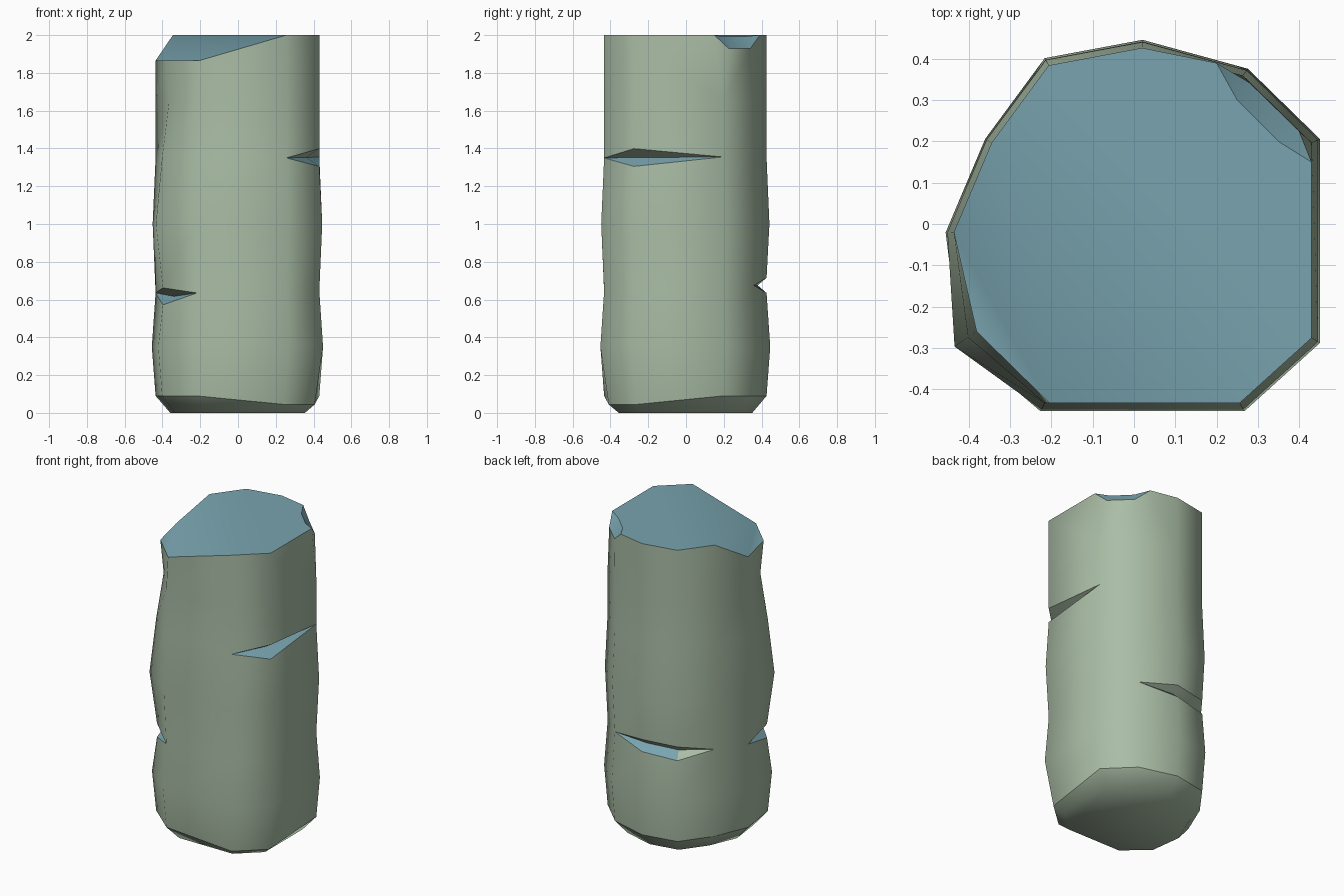
import bpy, bmesh

if "Cube" in bpy.data.objects:
    bpy.data.objects.remove(bpy.data.objects["Cube"])


def material(name, rgb):
    m = bpy.data.materials.new(name)
    m.diffuse_color = (*rgb, 1)
    m.use_nodes = True
    m.node_tree.nodes["Principled BSDF"].inputs["Base Color"].default_value = m.diffuse_color
    return m


# ten-sided outline, running counter-clockwise from the front right corner
COLS = [(.26, -.44), (.437, -.28), (.437, .20), (.268, .365), (.02, .433),
        (-.21, .39), (-.35, .20), (-.443, -.02), (-.41, -.28), (-.22, -.44)]
N = len(COLS)
# height and width factor of each ring, from the lower rim to below the top
ROWS = [(.09, .985), (.35, 1.03), (.645, .985), (1.0, 1.02), (1.35, .985), (1.65, .985)]
LEFT_CORNER = [.98, 1.03, .97, 1.06, .98, .89]       # the wavier left front corner

# notches: ring -> {column: (height, half opening, depth factor)}
NOTCH = {2: {3: (.675, 0, 1), 4: (.675, .04, .89), 5: (.665, .045, .87), 6: (.66, 0, 1),
             7: (.635, 0, 1), 8: (.617, .045, .85), 9: (.635, 0, 1)},
         4: {0: (1.35, 0, 1), 1: (1.352, .047, .84), 2: (1.355, 0, 1)}}

SIDE, BOTTOM, TOP, CHIP, ROOF, FLOOR = range(6)
bm = bmesh.new()
group = bm.faces.layers.int.new("group")


def vert(x, y, z):
    return bm.verts.new((x, y, z))


def face(verts, g, mat=0):
    vs = []
    for v in verts:
        if v not in vs:
            vs.append(v)
    if len(vs) > 2:
        f = bm.faces.new(vs)
        f[group] = g
        f.material_index = mat
        f.smooth = True


# rings; a notch splits a ring point into an upper lip, a lower lip and an inner point
upper, lower, inner = [], [], []
for r, (z0, s0) in enumerate(ROWS):
    u, l, i = [], [], []
    for c, (x, y) in enumerate(COLS):
        s = LEFT_CORNER[r] if c == 8 else s0
        z, gap, depth = NOTCH.get(r, {}).get(c, (z0, 0, 1))
        if r == 0 and c in (0, 1):                   # deeper worn lower corner
            z, s = .045, .93
        x, y = x * s, y * s
        if gap:
            u.append(vert(x, y, z + gap))
            l.append(vert(x, y, z - gap))
            i.append(vert(x * depth, y * depth, z))
        else:
            v = vert(x, y, z)
            u.append(v), l.append(v), i.append(v)
    upper.append(u), lower.append(l), inner.append(i)

# top ring: low on the left front, chipped at the right back
top = []
for c, (x, y) in enumerate(COLS):
    s = .93 if c == 8 else .985
    z = 1.865 if c in (7, 8, 9) else 1.93 if c in (2, 3) else 2.0
    if c == 2:
        x, y, s = .40, .225, 1
    if c == 3:
        x, y, s = .28, .342, 1
    if c == 9:
        x = -.208
    top.append(vert(x * s, y * s, z))
chip_a, chip_b = vert(.43, .15, 2), vert(.20, .39, 2)
chip_in_a, chip_in_b = vert(.35, .20, 1.992), vert(.25, .30, 1.992)

# side walls
for r in range(len(ROWS)):
    above = lower[r + 1] if r + 1 < len(ROWS) else top
    for c in range(N):
        d = (c + 1) % N
        ring = [upper[r][c], upper[r][d], above[d]]
        if above is top and c == 1:
            ring.append(chip_a)
        if above is top and c == 3:
            ring.append(chip_b)
        face(ring + [above[c]], SIDE)

# notch roofs and floors
for r in NOTCH:
    for c in range(N):
        d = (c + 1) % N
        face([inner[r][c], inner[r][d], upper[r][d], upper[r][c]], ROOF)
        bare = r == 2 and c == 5
        face([lower[r][c], lower[r][d], inner[r][d], inner[r][c]], FLOOR, 0 if bare else 1)

# rounded underside
base = [vert(x * .81, y * .81, 0) for x, y in COLS]
for c in range(N):
    d = (c + 1) % N
    face([base[c], base[d], lower[0][d], lower[0][c]], BOTTOM)
face(base[::-1], BOTTOM)

# cut top: level part, sloped part and chip
face([top[0], top[1], chip_a, chip_in_a, chip_in_b, chip_b, top[4], top[5], top[6]], TOP, 1)
face([top[6], top[7], top[9], top[0]], TOP, 1)
face([top[7], top[8], top[9]], TOP, 1)
face([top[2], top[3], chip_in_b, chip_in_a], CHIP, 1)
face([chip_a, top[2], chip_in_a], CHIP, 1)
face([top[3], chip_b, chip_in_b], CHIP, 1)

# hard edges wherever two kinds of surface meet
for e in bm.edges:
    if len({f[group] for f in e.link_faces}) > 1:
        e.smooth = False
bmesh.ops.recalc_face_normals(bm, faces=bm.faces[:])

mesh = bpy.data.meshes.new("notched_pillar")
bm.to_mesh(mesh)
bm.free()
mesh.materials.append(material("pale green bark", (.40, .51, .38)))
mesh.materials.append(material("blue cut surface", (.19, .37, .43)))
bpy.context.collection.objects.link(bpy.data.objects.new("notched_pillar", mesh))
